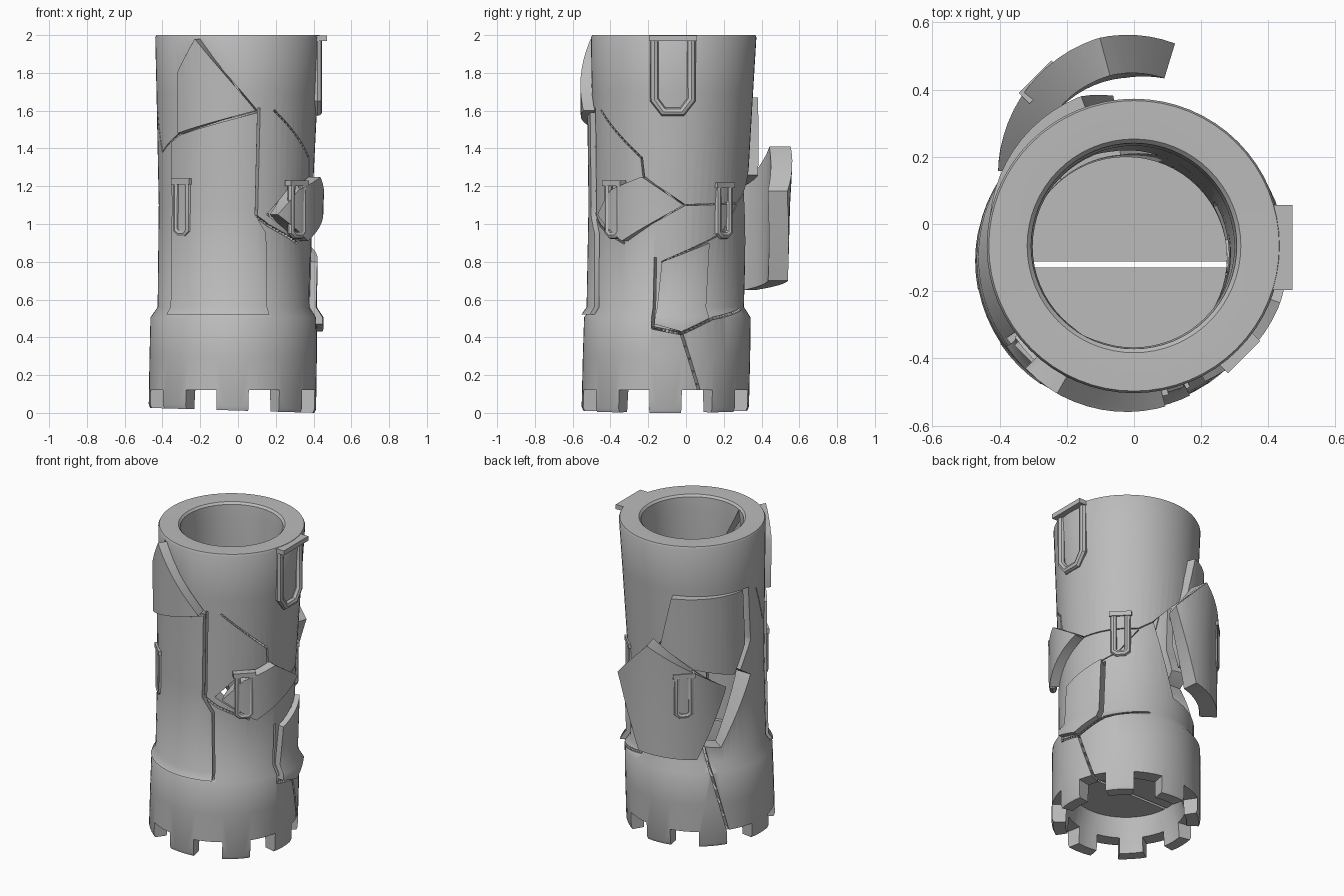
import bpy, bmesh, math
from mathutils import Vector, Matrix

if "Cube" in bpy.data.objects:
    bpy.data.objects.remove(bpy.data.objects["Cube"])

stone = bpy.data.materials.new("grey stone")
stone.use_nodes = True
stone.diffuse_color = (0.5, 0.5, 0.5, 1)
stone.node_tree.nodes["Principled BSDF"].inputs["Base Color"].default_value = (0.5, 0.5, 0.5, 1)


def axis(z):
    """Centre of the slightly leaning tower at height z."""
    return Vector((-0.03 + 0.015 * z, -0.11 + 0.0225 * z, z))


def polar(az, z, r):
    a = math.radians(az)
    return axis(z) + Vector((r * math.cos(a), r * math.sin(a), 0))


def make(name, bm):
    bmesh.ops.recalc_face_normals(bm, faces=bm.faces[:])
    mesh = bpy.data.meshes.new(name)
    bm.to_mesh(mesh)
    bm.free()
    mesh.materials.append(stone)
    ob = bpy.data.objects.new(name, mesh)
    bpy.context.collection.objects.link(ob)
    return ob


def densify(pts, closed=True, step=3):
    out = []
    pairs = list(zip(pts, pts[1:] + pts[:1])) if closed else list(zip(pts, pts[1:]))
    for (a, z), (b, y) in pairs:
        n = max(1, math.ceil(abs(b - a) / step))
        out += [(a + (b - a) * i / n, z + (y - z) * i / n) for i in range(n)]
    return out if closed else out + [pts[-1]]


def prism(bm, pts):
    """Radial wedge over an (azimuth, height) outline, capped by fans."""
    pts = densify(pts)
    mid = [sum(p[k] for p in pts) / len(pts) for k in (0, 1)]
    rings = [[bm.verts.new(polar(a, z, r)) for a, z in pts] for r in (0.1, 0.28, 0.42, 0.8)]
    inner, outer = (bm.verts.new(polar(*mid, r)) for r in (0.1, 0.8))
    for i in range(len(pts)):
        j = (i + 1) % len(pts)
        bm.faces.new((rings[0][i], rings[0][j], inner))
        bm.faces.new((rings[-1][i], rings[-1][j], outer))
        for p, q in zip(rings, rings[1:]):
            bm.faces.new((p[i], p[j], q[j], q[i]))


def cut(ob, outlines, operation):
    bm = bmesh.new()
    for o in outlines:
        prism(bm, o)
    cutter = make("cutter", bm)
    cutter.hide_render = True
    mod = ob.modifiers.new("cut", 'BOOLEAN')
    mod.object, mod.operation, mod.solver = cutter, operation, 'EXACT'
    mod.use_self = len(outlines) > 1
    dg = bpy.context.evaluated_depsgraph_get()
    mesh = bpy.data.meshes.new_from_object(ob.evaluated_get(dg))
    ob.modifiers.clear()
    ob.data = mesh
    bpy.data.objects.remove(cutter)


def crack(pts, width):
    """Thin outlines following a broken line."""
    pts, k, out = densify(pts, False), math.radians(1) * 0.42, []
    for (a, z), (b, y) in zip(pts, pts[1:]):
        d = Vector(((b - a) * k, y - z)).normalized()
        n, e = Vector((-d.y, d.x)) * width / 2, d * 0.003
        p, q = Vector((a * k, z)) - e, Vector((b * k, y)) + e
        out.append([(v.x / k, v.y) for v in (p + n, q + n, q - n, p - n)])
    return out


# Hollow tower turned from a closed profile, wider at the crown
profile = [(0.435, 0.0), (0.443, 0.02), (0.443, 0.3), (0.441, 0.505), (0.404, 0.56), (0.406, 1.1),
           (0.427, 1.7), (0.438, 1.988), (0.432, 2.0), (0.37, 2.0), (0.318, 1.998),
           (0.306, 1.985), (0.3, 1.9), (0.3, 0.42), (0.32, 0.24), (0.355, 0.12), (0.362, 0.0)]
SEG = 64
bm = bmesh.new()
rings = [[bm.verts.new(polar(360 * i / SEG, z, r)) for r, z in profile] for i in range(SEG)]
for i in range(SEG):
    p, q = rings[i], rings[(i + 1) % SEG]
    for j in range(len(profile)):
        k = (j + 1) % len(profile)
        bm.faces.new((p[j], q[j], q[k], p[k]))
for v in bm.verts:
    if v.co.z < 0.1:
        v.co.z += 0.03 * (0.413 - v.co.x)
tower = make("tower_wall", bm)

# Battlement gaps
cut(tower, [[(c - 11.4, -0.1), (c + 11.4, -0.1), (c + 11.4, 0.12), (c - 11.4, 0.12)]
            for c in [45 * i + 22.5 for i in range(8)]], 'DIFFERENCE')

# Loose pieces: outline in azimuth and height, then displacement
shards = {
    "back_loose_shard": ([(73, 1.175), (105, 1.41), (178, 1.07), (145, 0.65), (94, 0.7)], (0.015, 0.23, 0)),
    "back_upper_shard": ([(111, 1.67), (175, 1.66), (178, 1.3), (165, 1.12), (97, 1.26)], (0, 0.055, 0)),
    "front_upper_shard": ([(-136, 1.48), (-136, 1.8), (-120, 1.98), (-75, 1.6)], (-0.01, -0.06, 0)),
    "front_column_shard": ([(-146, 1.43), (-136, 1.47), (-75, 1.59), (-75, 1.05), (-66, 0.95),
                            (-64, 0.52), (-146, 0.52)], (0, -0.025, 0)),
    "right_shard": ([(-66, 1.05), (-48, 1.18), (-20, 1.25), (12, 1.1), (-36, 0.91)], (0.06, -0.012, 0)),
    "right_lower_shard": ([(-9, 0.47), (10, 0.43), (30, 0.5), (32, 0.9), (-5, 0.8)], (0.035, 0, 0)),
}
smooth = [tower]
for name, (outline, move) in shards.items():
    piece = tower.copy()
    piece.data = tower.data.copy()
    piece.name = name
    bpy.context.collection.objects.link(piece)
    cut(piece, [outline], 'INTERSECT')
    piece.data.transform(Matrix.Translation(move))
    smooth.append(piece)
for outline, move in shards.values():
    cut(tower, [outline], 'DIFFERENCE')

# Cracks through the remaining wall, each with its width
lines = [(0.014, [(-74, 1.61), (-74, 1.04), (-64, 0.99), (-36, 0.9)]),
         (0.01, [(-62, 1.6), (-22, 1.35), (-20, 1.24)]),
         (0.006, [(11, 1.1), (60, 1.11), (95, 1.27)]),
         (0.006, [(-5, 0.8), (43, 0.95), (60, 1.1)]),
         (0.014, [(-10, 0.82), (-10, 0.45), (10, 0.42), (33, 0.5), (70, 0.55)]),
         (0.014, [(10, 0.42), (31, -0.05)]),
         (0.014, [(130, 0.66), (152, -0.05)]),
         (0.006, [(-136, 1.48), (-160, 1.38), (-174, 1.62)])]
cut(tower, [s for width, line in lines for s in crack(line, width)], 'DIFFERENCE')

# Floor inside the crown, split in two
for name, side in (("floor_back", 1), ("floor_front", -1)):
    bm = bmesh.new()
    bmesh.ops.create_cone(bm, cap_ends=True, segments=48, radius1=0.33, radius2=0.32, depth=0.1,
                          matrix=Matrix.Translation(axis(0.29)))
    bmesh.ops.bisect_plane(bm, geom=bm.verts[:] + bm.edges[:] + bm.faces[:],
                           plane_co=(0, -0.12 + side * 0.009, 0), plane_no=(0, -side, 0),
                           clear_outer=True)
    bmesh.ops.holes_fill(bm, edges=[e for e in bm.edges if e.is_boundary])
    smooth.append(make(name, bm))


def opening(name, az, half, top, bottom, tube, sill, move=(0, 0, 0), out=0.4):
    """Raised frame with an arched end below and a sill bar above."""
    frame = Matrix.Translation(Vector(move)) @ Matrix.Translation(polar(az, (top + bottom) / 2, out)) \
        @ Matrix.Rotation(math.radians(az + 90), 4, 'Z')
    h, w = (top - bottom) / 2, half - tube
    path = [(-w, h - 0.005), (-w, -h + w * 0.9), (-w * 0.5, -h + tube), (w * 0.5, -h + tube),
            (w, -h + w * 0.9), (w, h - 0.005)]
    curve = bpy.data.curves.new(name, 'CURVE')
    curve.dimensions = '3D'
    curve.bevel_depth, curve.bevel_resolution, curve.use_fill_caps = tube, 2, True
    spline = curve.splines.new('POLY')
    spline.points.add(len(path) - 1)
    for p, (x, z) in zip(spline.points, path):
        p.co = (x, 0, z, 1)
    temp = bpy.data.objects.new(name, curve)
    bpy.context.collection.objects.link(temp)
    mesh = bpy.data.meshes.new_from_object(temp.evaluated_get(bpy.context.evaluated_depsgraph_get()))
    bpy.data.objects.remove(temp)
    mesh.transform(frame)
    mesh.materials.clear()
    mesh.materials.append(stone)
    ob = bpy.data.objects.new(name + "_frame", mesh)
    bpy.context.collection.objects.link(ob)
    smooth.append(ob)
    bm = bmesh.new()
    size = Matrix.Diagonal((half * 2 + 0.01, sill, 0.03, 1))
    bmesh.ops.create_cube(bm, size=1, matrix=frame @ Matrix.Translation((0, 0, h - 0.015)) @ size)
    make(name + "_sill", bm)


# Four small windows and one large doorway
opening("front_right_window", -135, 0.063, 1.24, 0.93, 0.021, 0.045, (0.005, -0.025, 0))
opening("front_left_window", -45, 0.063, 1.23, 0.92, 0.021, 0.045, (0.043, -0.012, 0))
opening("back_left_window", 45, 0.062, 1.22, 0.92, 0.021, 0.045)
opening("back_right_window", 135, 0.063, 1.23, 0.93, 0.021, 0.045, (0.018, 0.225, 0))
opening("doorway", 0, 0.122, 1.998, 1.57, 0.024, 0.1, out=0.425)

# Smooth shading with sharp broken edges
bpy.ops.object.select_all(action='DESELECT')
for ob in smooth:
    ob.select_set(True)
bpy.context.view_layer.objects.active = tower
bpy.ops.object.shade_smooth_by_angle(angle=math.radians(35))
